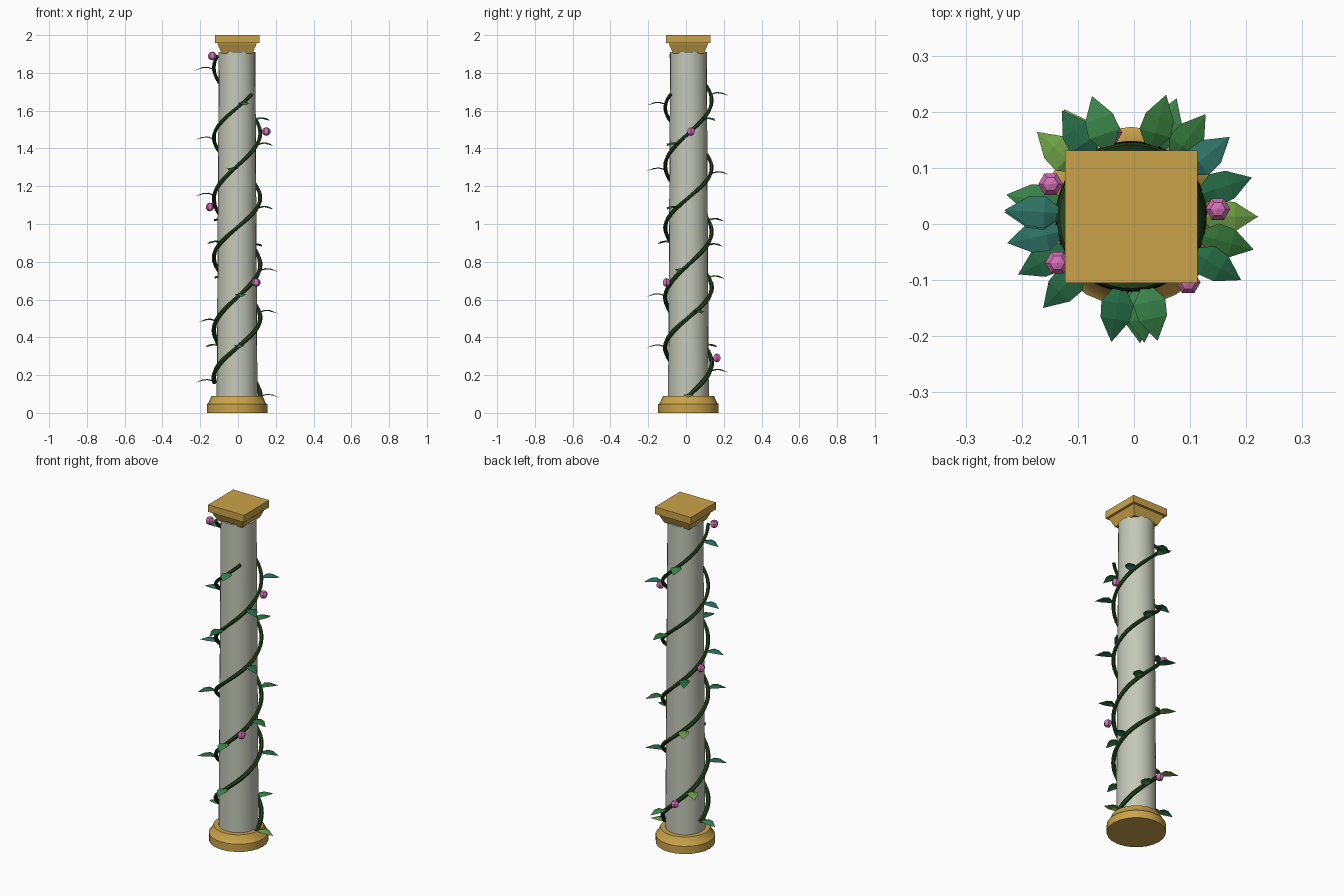
import bpy, bmesh, math
from mathutils import Vector, Matrix

if "Cube" in bpy.data.objects:
    bpy.data.objects.remove(bpy.data.objects["Cube"])

CX, CY = -0.005, 0.013      # column axis
VINE_R = 0.123              # helix radius


def material(name, r, g, b):
    m = bpy.data.materials.new(name)
    lin = [((c / 255 + 0.055) / 1.055) ** 2.4 for c in (r, g, b)]
    m.diffuse_color = (*lin, 1)
    m.use_nodes = True
    m.node_tree.nodes["Principled BSDF"].inputs["Base Color"].default_value = m.diffuse_color
    return m


GOLD = material("gold", 203, 164, 74)
STONE = material("pale_stone", 196, 200, 184)
STEM = material("vine_green", 34, 66, 28)
PINK = material("blossom_pink", 212, 112, 184)
LIGHT = material("leaf_light", 108, 158, 68)
MID = material("leaf_mid", 58, 132, 74)
FOREST = material("leaf_forest", 48, 110, 52)
DARK = material("leaf_dark", 36, 104, 68)
TEAL = material("leaf_teal", 46, 116, 102)


def finish(name, bm, mat, smooth=False):
    bmesh.ops.recalc_face_normals(bm, faces=bm.faces)
    me = bpy.data.meshes.new(name)
    bm.to_mesh(me)
    bm.free()
    ob = bpy.data.objects.new(name, me)
    bpy.context.collection.objects.link(ob)
    me.materials.append(mat)
    if smooth:
        bpy.ops.object.select_all(action='DESELECT')
        ob.select_set(True)
        bpy.context.view_layer.objects.active = ob
        bpy.ops.object.shade_smooth_by_angle(angle=math.radians(35))
    return ob


def stack(name, profile, sides, mat, turn=0.0, smooth=False):
    """Closed solid from (radius, z) rings around the column axis."""
    bm = bmesh.new()
    rings = []
    for r, z in profile:
        rings.append([bm.verts.new((CX + r * math.cos(turn + math.tau * i / sides),
                                    CY + r * math.sin(turn + math.tau * i / sides), z))
                      for i in range(sides)])
    for a, b in zip(rings, rings[1:]):
        for i in range(sides):
            j = (i + 1) % sides
            bm.faces.new((a[i], a[j], b[j], b[i]))
    bm.faces.new(rings[0])
    bm.faces.new(rings[-1])
    return finish(name, bm, mat, smooth)


# Column: round base, tapered shaft, square capital
stack("base", [(0.16, 0), (0.16, 0.046), (0.152, 0.052), (0.135, 0.09)], 24, GOLD, smooth=True)
stack("shaft", [(0.108, 0.085), (0.097, 1.91)], 24, STONE, smooth=True)
D = math.sqrt(2)
stack("capital_neck", [(0.082 * D, 1.903), (0.104 * D, 1.955), (0.104 * D, 1.962)], 4, GOLD, math.pi / 4)
stack("capital_slab", [(0.118 * D, 1.958), (0.118 * D, 2.0)], 4, GOLD, math.pi / 4)


# Each vine: start angle, end angle, height at angle 0, rise per turn
def on_vine(vine, deg, r=VINE_R):
    a = math.radians(deg)
    return Vector((CX + r * math.cos(a), CY + r * math.sin(a), vine[2] + vine[3] * deg / 360))


def build_vine(name, vine):
    bm = bmesh.new()
    sides, steps = 6, 96
    rings = []
    for s in range(steps + 1):
        t = s / steps
        deg = vine[0] + (vine[1] - vine[0]) * t
        p = on_vine(vine, deg)
        tangent = (on_vine(vine, deg + 1) - on_vine(vine, deg - 1)).normalized()
        out = Vector((p.x - CX, p.y - CY, 0)).normalized()
        side = tangent.cross(out)
        r = 0.0125 - 0.003 * t
        rings.append([bm.verts.new(p + r * (math.cos(math.tau * i / sides) * out
                                            + math.sin(math.tau * i / sides) * side))
                      for i in range(sides)])
    for a, b in zip(rings, rings[1:]):
        for i in range(sides):
            j = (i + 1) % sides
            bm.faces.new((a[i], a[j], b[j], b[i]))
    bm.faces.new(rings[0])
    bm.faces.new(rings[-1])
    finish(name, bm, STEM, smooth=True)


def build_leaf(name, vine, deg, mat):
    """Arched leaf, folded along its midrib, pointing outward."""
    bm = bmesh.new()
    rows = [(0.0, 0.006, 0.0), (0.032, 0.029, 0.010), (0.062, 0.026, 0.008)]
    pts = [[bm.verts.new((x, s * w, z - 0.005 * abs(s))) for s in (-1, 0, 1)] for x, w, z in rows]
    tip = bm.verts.new((0.103, 0, -0.009))
    for a, b in zip(pts, pts[1:]):
        for i in (0, 1):
            bm.faces.new((a[i], b[i], b[i + 1], a[i + 1]))
    for i in (0, 1):
        bm.faces.new((pts[-1][i], tip, pts[-1][i + 1]))
    place = Matrix.Translation(on_vine(vine, deg)) @ Matrix.Rotation(math.radians(deg), 4, 'Z')
    bmesh.ops.transform(bm, matrix=place, verts=bm.verts)
    ob = finish(name, bm, mat)
    # make sure the leaf tops face up
    if sum(p.normal.z for p in ob.data.polygons) < 0:
        ob.data.flip_normals()


def build_flower(name, vine, deg):
    bm = bmesh.new()
    place = Matrix.Translation(on_vine(vine, deg, 0.155)) @ Matrix.Rotation(math.radians(30), 4, 'Z')
    bmesh.ops.create_uvsphere(bm, u_segments=6, v_segments=5, radius=0.023, matrix=place)
    finish(name, bm, PINK)


# Two vines winding up opposite sides of the shaft
vine_a = (-4, 932, 0.09, 0.695)
vine_b = (166, 1030, -0.131, 0.635)
build_vine("vine_a", vine_a)
build_vine("vine_b", vine_b)

# Leaves at even steps along each vine
leaves_a = [LIGHT, MID, LIGHT, DARK, MID, FOREST, FOREST, DARK, TEAL, DARK, DARK, TEAL, MID, TEAL]
leaves_b = [MID, MID, DARK, LIGHT, DARK, DARK, FOREST, TEAL, MID]
for k, mat in enumerate(leaves_a):
    build_leaf(f"leaf_a_{k}", vine_a, 69 * k, mat)
for k, mat in enumerate(leaves_b):
    build_leaf(f"leaf_b_{k}", vine_b, 170 + 104 * k, mat)

# Blossoms along the first vine
for k in range(5):
    build_flower(f"flower_{k}", vine_a, 104 + 207 * k)
